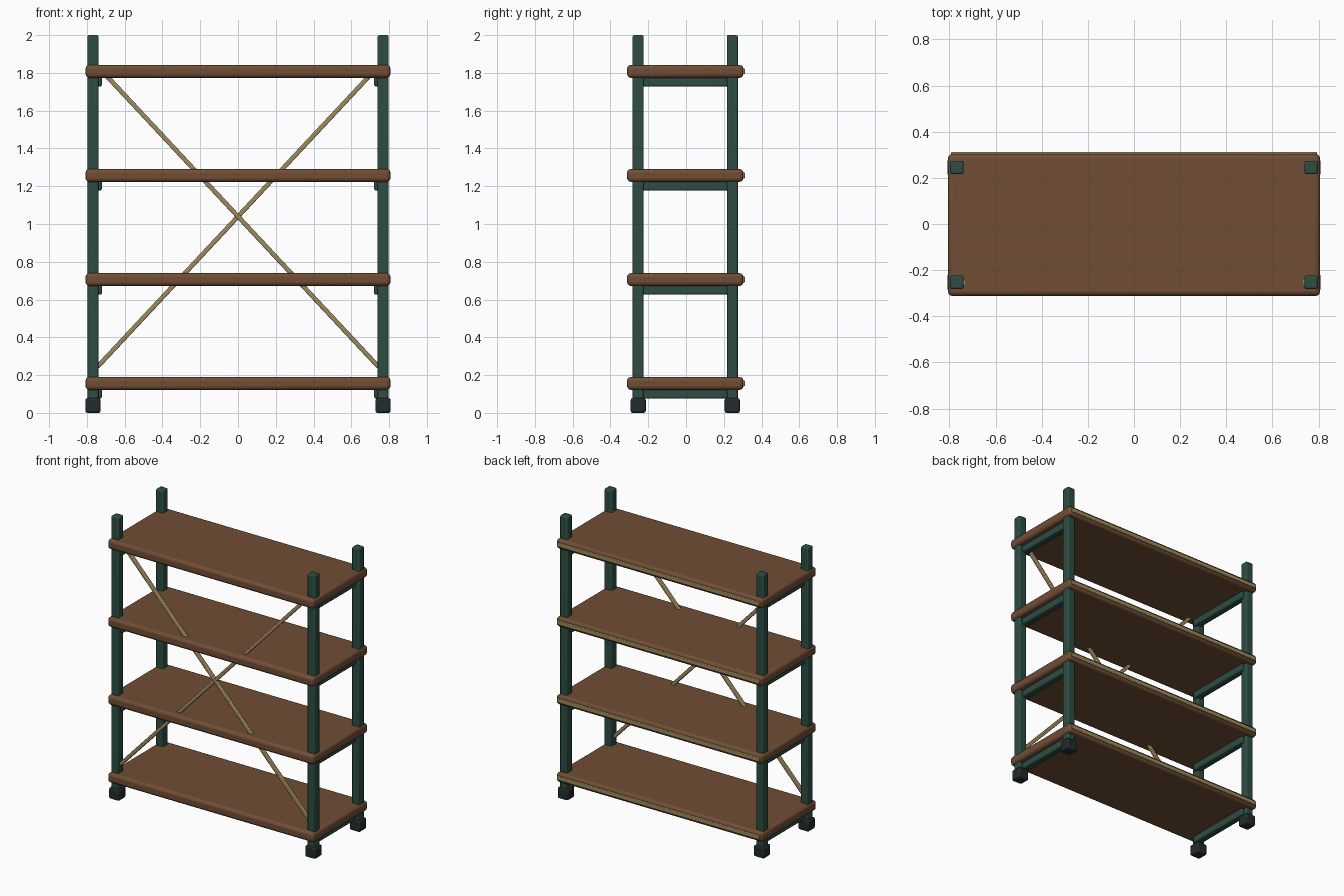
import bpy
import math

if "Cube" in bpy.data.objects:
    bpy.data.objects.remove(bpy.data.objects["Cube"])


def colour(name, rgb):
    m = bpy.data.materials.new(name)
    m.diffuse_color = (*rgb, 1)
    m.use_nodes = True
    m.node_tree.nodes["Principled BSDF"].inputs["Base Color"].default_value = m.diffuse_color
    return m


WOOD = colour("brown wood", (0.165, 0.075, 0.036))
GREEN = colour("green metal", (0.026, 0.075, 0.057))
RUBBER = colour("dark rubber", (0.016, 0.024, 0.026))
BRASS = colour("tan brass", (0.34, 0.25, 0.11))


def box(name, centre, size, mat, bevel, segments=2, tilt=0.0):
    """Bevelled box, optionally tilted about the y axis."""
    bpy.ops.mesh.primitive_cube_add(size=1, location=centre)
    o = bpy.context.object
    o.name = name
    o.scale = size
    bpy.ops.object.transform_apply(location=False, rotation=False, scale=True)
    o.rotation_euler.y = tilt
    o.data.materials.append(mat)
    b = o.modifiers.new("bevel", 'BEVEL')
    b.width = bevel
    b.segments = segments
    bpy.ops.object.shade_smooth_by_angle(angle=math.radians(35))
    return o


POST_X, POST_Y, MID_Y = 0.768, 0.249, -0.004
SHELF_Z = [0.156, 0.706, 1.257, 1.808]

# corner posts with rubber feet
for sx, side in ((-1, "left"), (1, "right")):
    for sy, end in ((-1, "front"), (1, "back")):
        x, y = sx * POST_X, MID_Y + sy * POST_Y
        box(f"{end}_{side}_post", (x, y, 1.02), (0.058, 0.058, 1.96), GREEN, 0.008)
        box(f"{end}_{side}_foot", (x, y, 0.039), (0.08, 0.08, 0.078), RUBBER, 0.01)

# shelves, each with a back trim strip and two side support rails
for i, z in enumerate(SHELF_Z, 1):
    box(f"shelf_{i}", (0, MID_Y, z), (1.614, 0.616, 0.068), WOOD, 0.02, 3)
    box(f"back_trim_{i}", (0, 0.302, z), (1.586, 0.02, 0.03), BRASS, 0.004)
    for sx, side in ((-1, "left"), (1, "right")):
        box(f"{side}_rail_{i}", (sx * 0.746, MID_Y, z - 0.054),
            (0.05, 2 * POST_Y, 0.052), GREEN, 0.008)

# crossed braces between the front posts
rise, run = 1.594, 1.49
for s, name in ((1, "rising_brace"), (-1, "falling_brace")):
    box(name, (0, MID_Y - POST_Y + s * 0.002, 1.04),
        (math.hypot(rise, run), 0.024, 0.024), BRASS, 0.005,
        tilt=-s * math.atan2(rise, run))
